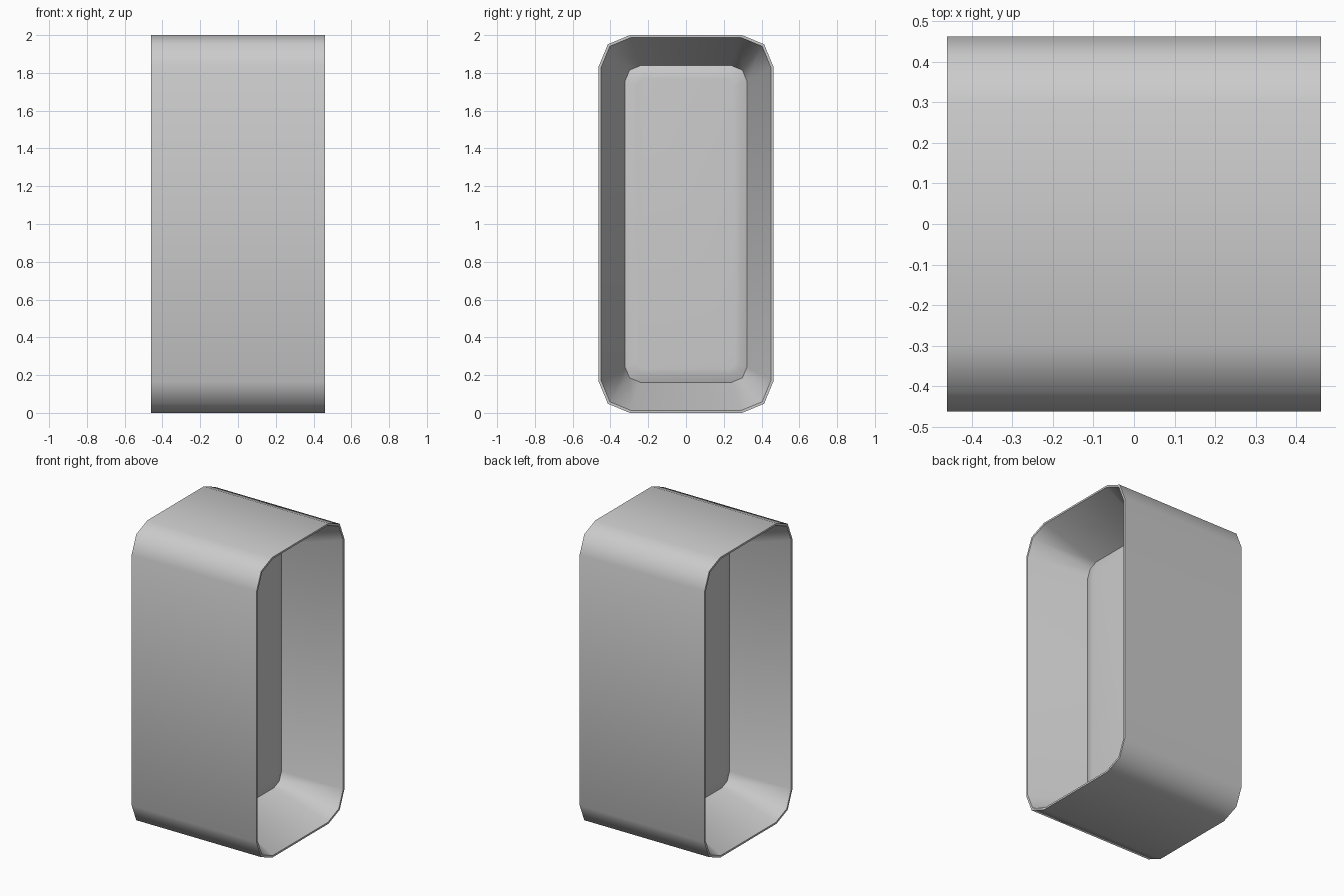
import bpy, bmesh, math

if "Cube" in bpy.data.objects:
    bpy.data.objects.remove(bpy.data.objects["Cube"])


def outline(bm, x, hy, hz, r, seg=2):
    """Ring of vertices: rounded rectangle in the YZ plane, centred at z = 1."""
    ring = []
    for k, (sy, sz) in enumerate([(1, 1), (-1, 1), (-1, -1), (1, -1)]):
        for i in range(seg + 1):
            a = math.pi / 2 * (k + i / seg)
            ring.append(bm.verts.new((x, sy * (hy - r) + r * math.cos(a),
                                      1 + sz * (hz - r) + r * math.sin(a))))
    return ring


def loft(name, sections):
    """Bridge a list of outlines and cap both ends."""
    bm = bmesh.new()
    rings = [outline(bm, *s) for s in sections]
    for a, b in zip(rings, rings[1:]):
        n = len(a)
        for i in range(n):
            j = (i + 1) % n
            bm.faces.new((a[i], a[j], b[j], b[i]))
    bm.faces.new(rings[0])
    bm.faces.new(rings[-1])
    bmesh.ops.recalc_face_normals(bm, faces=bm.faces)
    mesh = bpy.data.meshes.new(name)
    bm.to_mesh(mesh)
    bm.free()
    ob = bpy.data.objects.new(name, mesh)
    bpy.context.collection.objects.link(ob)
    bpy.ops.object.select_all(action='DESELECT')
    bpy.context.view_layer.objects.active = ob
    ob.select_set(True)
    bpy.ops.object.shade_smooth_by_angle(angle=math.radians(50))
    return ob


# One end, from the middle panel out to the rim: (x, half y, half z, corner radius)
half = [
    (0.112, 0.26, 0.77, 0.04),    # raised panel edge
    (0.109, 0.288, 0.80, 0.055),  # soft panel shoulder
    (0.095, 0.322, 0.838, 0.08),  # foot of the sloping inner wall
    (0.46, 0.45, 0.988, 0.16),    # inner rim
    (0.46, 0.462, 1.0, 0.165),    # outer rim
]

# Housing with a funnel-shaped recess at both ends
loft("double_recessed_housing", half + [(-s[0],) + s[1:] for s in reversed(half)])
